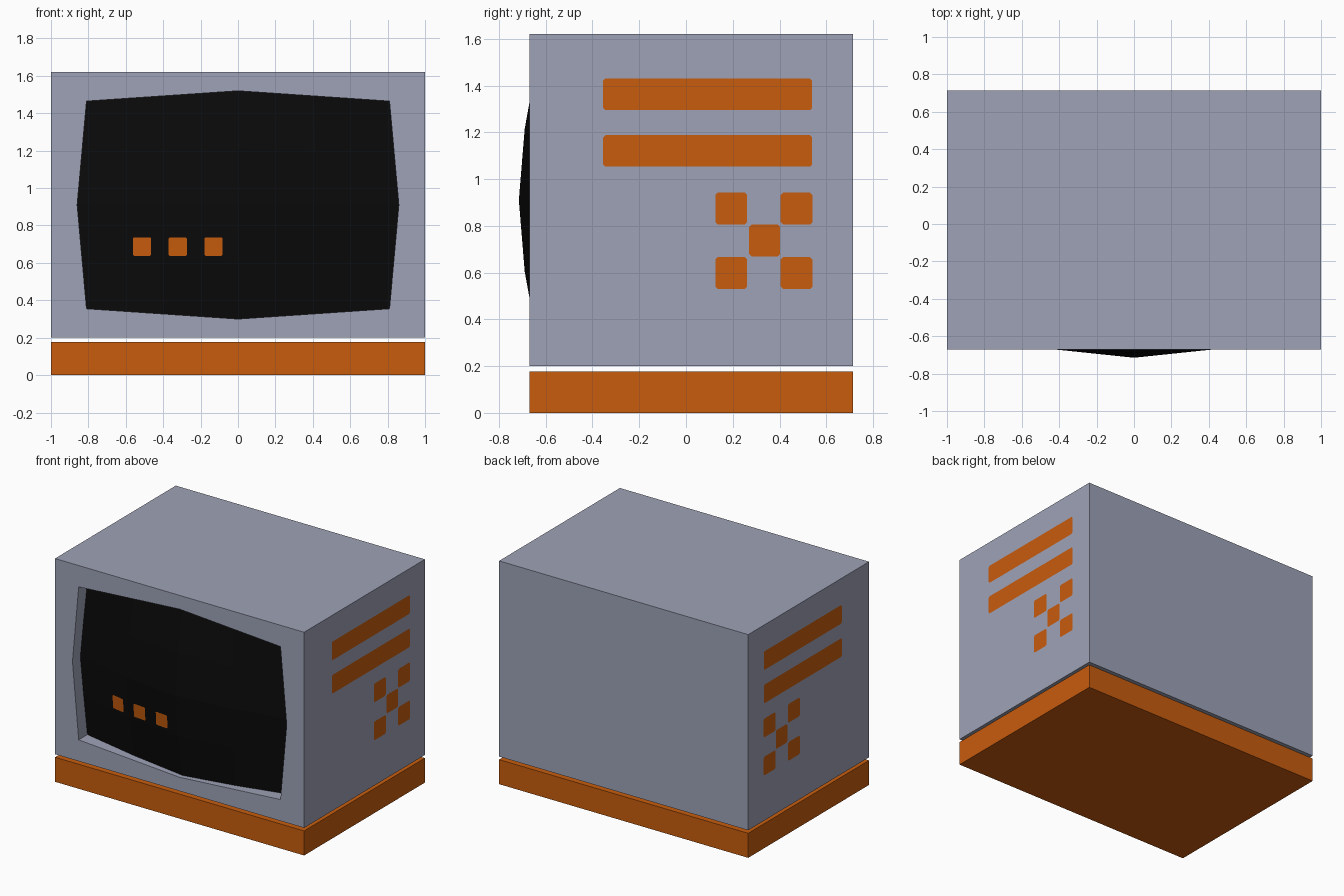
import bpy
import bmesh
from mathutils import Vector
from mathutils.bvhtree import BVHTree

if "Cube" in bpy.data.objects:
    bpy.data.objects.remove(bpy.data.objects["Cube"])


def material(name, rgb):
    m = bpy.data.materials.new(name)
    m.diffuse_color = (*rgb, 1)
    m.use_nodes = True
    m.node_tree.nodes["Principled BSDF"].inputs["Base Color"].default_value = m.diffuse_color
    return m


GREY = material("grey casing", (0.342, 0.361, 0.468))
ORANGE = material("orange trim", (0.578, 0.107, 0.004))
BLACK = material("black glass", (0.003, 0.003, 0.003))

FRONT, BACK = -0.67, 0.715
BOTTOM, TOP = 0.2, 1.62


def add_object(name, verts, faces, mat, facing=None):
    """Make a mesh; normals point along 'facing', or outward when closed."""
    mesh = bpy.data.meshes.new(name)
    mesh.from_pydata(verts, [], faces)
    bm = bmesh.new()
    bm.from_mesh(mesh)
    if facing is None:
        bmesh.ops.recalc_face_normals(bm, faces=bm.faces)
    else:
        bm.normal_update()
        for f in bm.faces:
            if f.normal.dot(Vector(facing)) < 0:
                f.normal_flip()
    bm.to_mesh(mesh)
    bm.free()
    mesh.materials.append(mat)
    ob = bpy.data.objects.new(name, mesh)
    bpy.context.collection.objects.link(ob)
    return ob


# bulging screen surface, u and v run from -1 to 1
def screen_point(u, v):
    a, b = abs(u), abs(v)
    f = 0.045 * a + 0.09 * a * a
    g = 0.02 * b + 0.06 * b * b
    return Vector((u * (0.86 - 0.05 * b),
                   -0.715 + f + g - 6.5 * f * g,
                   0.91 + v * (0.61 - 0.055 * a)))


steps = [-1, -0.5, 0, 0.5, 1]
s_verts = [screen_point(u, v) for v in steps for u in steps]
s_faces = [(r * 5 + c, r * 5 + c + 1, r * 5 + c + 6, r * 5 + c + 5)
           for r in range(4) for c in range(4)]
add_object("screen", s_verts, s_faces, BLACK, (0, -1, 0))
tree = BVHTree.FromPolygons(s_verts, s_faces)

# casing: loft from back rectangle to front rectangle to opening to screen edge
around = [(-1, -1), (0, -1), (1, -1), (1, 0), (1, 1), (0, 1), (-1, 1), (-1, 0)]
mid, half = (BOTTOM + TOP) / 2, (TOP - BOTTOM) / 2
edge = [screen_point(u, v) for u, v in around]
rings = [
    [(u, BACK, mid + v * half) for u, v in around],
    [(u, FRONT, mid + v * half) for u, v in around],
    [(p.x, FRONT, p.z) for p in edge],
    [tuple(p) for p in edge],
]
c_faces = [(k * 8 + i, k * 8 + (i + 1) % 8, k * 8 + 8 + (i + 1) % 8, k * 8 + 8 + i)
           for k in range(3) for i in range(8)]
# the rear panel, and a closing face hidden behind the screen for solid normals
c_faces += [tuple(range(8))]
casing = add_object("casing", [p for r in rings for p in r], c_faces, GREY)

# base slab
b_verts = [(x, y, z) for z in (0, 0.178) for x, y in
           ((-1, FRONT), (1, FRONT), (1, BACK), (-1, BACK))]
b_faces = [(0, 1, 2, 3), (4, 5, 6, 7)] + [(i, (i + 1) % 4, 4 + (i + 1) % 4, 4 + i)
                                          for i in range(4)]
add_object("base", b_verts, b_faces, ORANGE)


# clipped rectangle outline for the painted marks
def outline(a0, a1, z0, z1, c=0.01):
    return [(a0 + c, z0), (a1 - c, z0), (a1, z0 + c), (a1, z1 - c),
            (a1 - c, z1), (a0 + c, z1), (a0, z1 - c), (a0, z0 + c)]


# side bars and checkered squares, on both sides
marks = [("side_bar", -0.355, 0.54, 1.295, 1.43),
         ("side_bar", -0.355, 0.54, 1.053, 1.188),
         ("side_square", 0.27, 0.403, 0.67, 0.805)]
marks += [("side_square", y, y + 0.136, z, z + 0.136)
          for y in (0.126, 0.405) for z in (0.53, 0.806)]
for side in (-1, 1):
    for name, *box in marks:
        pts = [(side * 1.003, y, z) for y, z in outline(*box)]
        add_object(name, pts, [tuple(range(8))], ORANGE, (side, 0, 0))

# three dots lying on the screen
for x in (-0.513, -0.322, -0.131):
    pts = []
    for px, pz in outline(x - 0.049, x + 0.049, 0.638, 0.736, 0.006):
        hit = tree.ray_cast(Vector((px, -2, pz)), Vector((0, 1, 0)))[0]
        pts.append((px, hit.y - 0.005, pz))
    add_object("screen_dot", pts, [tuple(range(8))], ORANGE, (0, -1, 0))
